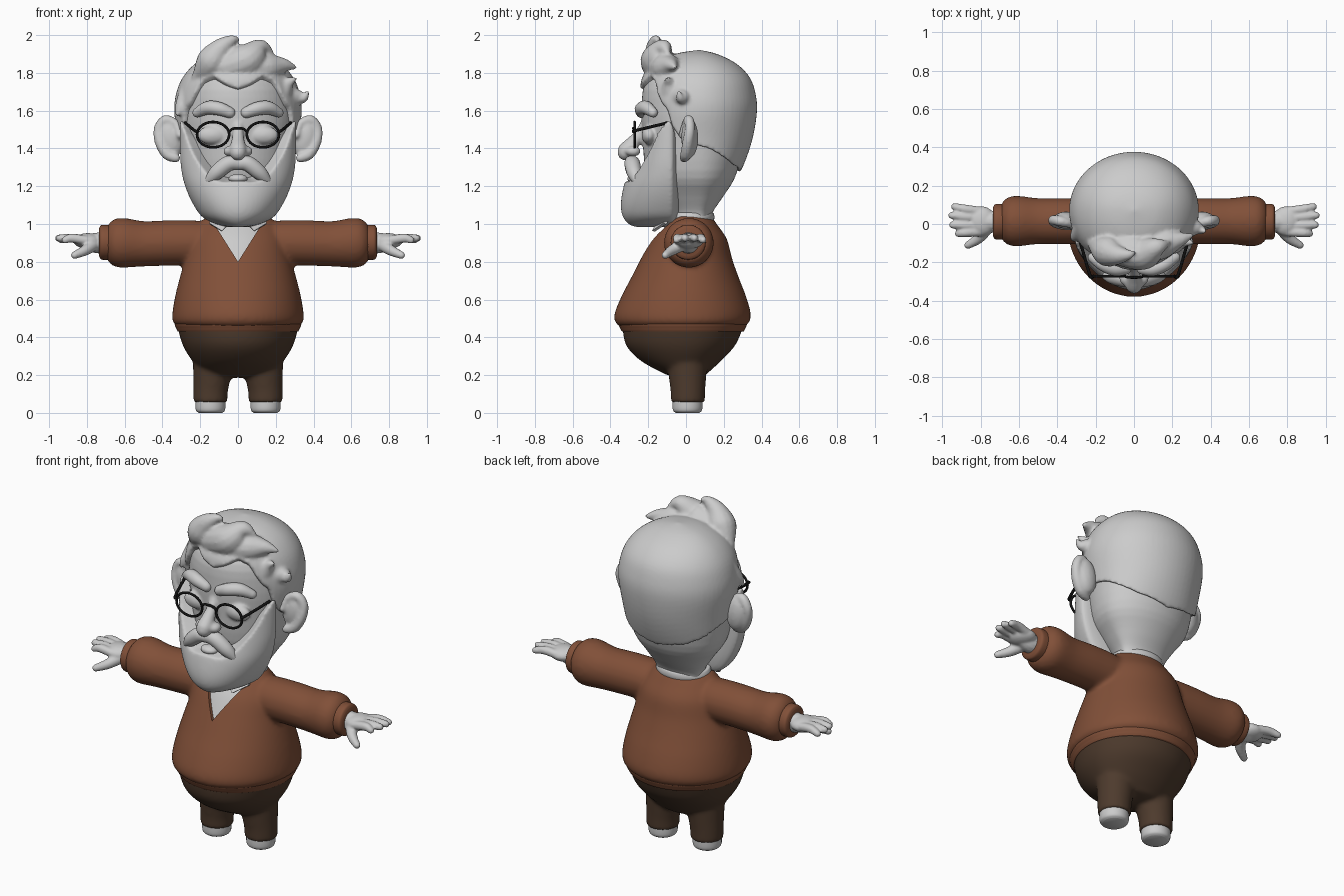
import bpy, bmesh, math
from mathutils import Vector, Matrix

if "Cube" in bpy.data.objects:
    bpy.data.objects.remove(bpy.data.objects["Cube"])

BROWN, DARK, BLACK = (0.22, 0.08, 0.04, 1), (0.075, 0.043, 0.026, 1), (0.006, 0.006, 0.006, 1)
mats = {}


def spline(pts, sub):
    """Catmull-Rom resampling of tuples of any length."""
    out = []
    for i in range(len(pts) - 1):
        a, b, c, d = pts[max(i - 1, 0)], pts[i], pts[i + 1], pts[min(i + 2, len(pts) - 1)]
        for k in range(sub):
            t = k / sub
            out.append(tuple(0.5 * (2 * q + (r - p) * t + (2 * p - 5 * q + 4 * r - s) * t * t
                                    + (3 * q - p - 3 * r + s) * t ** 3) for p, q, r, s in zip(a, b, c, d)))
    return out + [tuple(pts[-1])]


def interp(keys, x):
    for (a, u), (b, v) in zip(keys, keys[1:]):
        if x <= b:
            return u + (v - u) * (x - a) / (b - a)
    return keys[-1][1]


def skin_rings(bm, rings, start, end):
    """Join rings of points and close both ends with a fan."""
    vs = [[bm.verts.new(p) for p in r] for r in rings]
    n = len(vs[0])
    for a, b in zip(vs, vs[1:]):
        for i in range(n):
            bm.faces.new((a[i], a[(i + 1) % n], b[(i + 1) % n], b[i]))
    for ring, c in ((vs[0], start), (vs[-1], end)):
        v = bm.verts.new(c)
        for i in range(n):
            bm.faces.new((ring[i], ring[(i + 1) % n], v))


def tube(bm, pts, segs=14, sub=6, rounded=True):
    """Tapered tube through (x, y, z, radius) points."""
    p = spline(pts, sub)
    pos, rad = [Vector(q[:3]) for q in p], [max(q[3], 0.002) for q in p]
    if rounded:
        t0, t1 = (pos[0] - pos[1]).normalized(), (pos[-1] - pos[-2]).normalized()
        caps = [(math.sin(a), math.cos(a)) for a in (0.5, 0.95, 1.3)]
        head = [(pos[0] + t0 * rad[0] * s, rad[0] * c) for s, c in reversed(caps)]
        tail = [(pos[-1] + t1 * rad[-1] * s, rad[-1] * c) for s, c in caps]
        full = head + list(zip(pos, rad)) + tail
        pos, rad = [f[0] for f in full], [f[1] for f in full]
    t = (pos[1] - pos[0]).normalized()
    u = t.orthogonal().normalized()
    rings = []
    for i, c in enumerate(pos):
        nt = (pos[min(i + 1, len(pos) - 1)] - pos[max(i - 1, 0)]).normalized()
        u = t.rotation_difference(nt) @ u
        t, w = nt, nt.cross(u)
        rings.append([c + rad[i] * (u * math.cos(k * math.tau / segs) + w * math.sin(k * math.tau / segs))
                      for k in range(segs)])
    skin_rings(bm, rings, pos[0], pos[-1])


def shell(bm, prof, cy, lo=None, hi=None, core=None, segs=64, rows=28):
    """Upright form from (z, half width, front y, back y); lo/hi trim its edge by angle from the front."""
    d = spline(prof, 8)

    def index(z):
        for i in range(len(d) - 1):
            if d[i][0] <= z <= d[i + 1][0]:
                return i + (z - d[i][0]) / max(d[i + 1][0] - d[i][0], 1e-6)
        return 0.0
    cols = []
    for s in range(segs):
        th = s * math.tau / segs
        deg = math.degrees(min(th, math.tau - th))
        a = index(interp(lo, deg)) if lo else 0.0
        b = index(interp(hi, deg)) if hi else len(d) - 1.0
        col = []
        for r in range(rows + 1):
            f = a + (b - a) * r / rows
            i = min(int(f), len(d) - 2)
            z, rx, yf, yb = (p + (q - p) * (f - i) for p, q in zip(d[i], d[i + 1]))
            c = math.cos(th)
            col.append((rx * math.sin(th), cy - c * (cy - yf) if c > 0 else cy - c * (yb - cy), z))
        cols.append(col)
    rings = [[c[r] for c in cols] for r in range(rows + 1)]
    skin_rings(bm, rings, core if lo else (0, cy, prof[0][0]), core if hi else (0, cy, prof[-1][0]))


def ball(bm, c, r, rot=0.0):
    bmesh.ops.create_uvsphere(bm, u_segments=24, v_segments=14, radius=1,
                              matrix=Matrix.Translation(c) @ Matrix.Rotation(rot, 4, 'Y') @ Matrix.Diagonal((*r, 1)))


def finish(bm, name, color=None, mirror=False, voxel=0, smooth=0, flat=False):
    bmesh.ops.recalc_face_normals(bm, faces=bm.faces)
    me = bpy.data.meshes.new(name)
    bm.to_mesh(me)
    bm.free()
    for p in me.polygons:
        p.use_smooth = not flat
    ob = bpy.data.objects.new(name, me)
    bpy.context.collection.objects.link(ob)
    if color:
        if color not in mats:
            mats[color] = bpy.data.materials.new("colour")
            mats[color].diffuse_color = color
        me.materials.append(mats[color])
    if mirror:
        ob.modifiers.new("mirror", 'MIRROR').use_mirror_merge = False
    if voxel:
        m = ob.modifiers.new("blend", 'REMESH')
        m.mode, m.voxel_size, m.use_smooth_shade = 'VOXEL', voxel, True
        m = ob.modifiers.new("soften", 'SMOOTH')
        m.factor, m.iterations = 0.5, smooth
    return ob


def tubes(name, paths, color=None, **kw):
    bm = bmesh.new()
    for p in paths:
        tube(bm, p)
    return finish(bm, name, color, **kw)


# Head and face: skull, neck, nose, closed eyes, ears
bm = bmesh.new()
shell(bm, [(1.0, .14, -.09, .13), (1.06, .145, -.09, .14), (1.15, .2, -.15, .2), (1.26, .27, -.21, .265),
           (1.45, .298, -.23, .31), (1.6, .305, -.235, .33), (1.75, .275, -.215, .31),
           (1.85, .17, -.1, .2), (1.88, 0, .07, .07)], .07)
tube(bm, [(0, -.2, 1.55, .03), (0, -.25, 1.47, .03), (0, -.31, 1.395, .045), (0, -.32, 1.38, .044)])
for s in (-1, 1):
    ball(bm, (s * .045, -.28, 1.385), (.032, .04, .028))
    ball(bm, (s * .135, -.195, 1.47), (.08, .04, .05))
finish(bm, "head", voxel=.009, smooth=3)
bm = bmesh.new()
ball(bm, (.355, .02, 1.455), (.065, .045, .105), .15)
tube(bm, [(.33, -.01, 1.35, .025), (.375, .0, 1.37, .03), (.41, .01, 1.43, .03), (.42, .02, 1.5, .027),
          (.385, .015, 1.55, .027), (.33, 0, 1.53, .022), (.31, -.02, 1.47, .02)])
finish(bm, "ears", mirror=True, voxel=.009, smooth=4)

# Hair cap with trimmed hairline and swept locks
bm = bmesh.new()
shell(bm, [(1.2, .27, -.2, .24), (1.3, .298, -.22, .3), (1.45, .318, -.237, .352), (1.6, .338, -.243, .376),
           (1.7, .325, -.243, .366), (1.78, .29, -.23, .335), (1.85, .225, -.17, .265),
           (1.9, .13, -.06, .165), (1.922, 0, .07, .07)], .07,
      lo=[(0, 1.72), (12, 1.745), (28, 1.79), (40, 1.76), (48, 1.65), (57, 1.61), (63, 1.5), (75, 1.43),
          (100, 1.4), (140, 1.31), (180, 1.27)], core=(0, .07, 1.52))
for p in ([(-.2, -.1, 1.78, .045), (-.14, -.14, 1.86, .08), (-.09, -.16, 1.93, .055), (-.03, -.16, 1.975, .027), (0, -.15, 1.975, .012)],
          [(-.06, -.13, 1.83, .09), (.05, -.15, 1.87, .09), (.12, -.12, 1.93, .05), (.175, -.1, 1.91, .015)],
          [(.05, -.14, 1.82, .075), (.16, -.1, 1.83, .075), (.24, -.08, 1.84, .04), (.3, -.06, 1.83, .012)],
          [(.26, -.02, 1.67, .07), (.32, -.02, 1.67, .042), (.35, -.03, 1.67, .025), (.37, -.04, 1.7, .01)],
          [(.24, -.08, 1.72, .06), (.27, -.09, 1.75, .03), (.305, -.1, 1.77, .01)],
          [(-.26, -.02, 1.68, .06), (-.3, -.06, 1.62, .035), (-.32, -.08, 1.58, .012)]):
    tube(bm, p)
finish(bm, "hair", voxel=.01, smooth=3)

# Beard, moustache, lip, eyebrows
bm = bmesh.new()
shell(bm, [(.985, 0, -.2, -.1), (.988, .08, -.28, -.07), (1.03, .18, -.33, -.04), (1.1, .235, -.345, -.03),
           (1.2, .28, -.33, -.03), (1.3, .302, -.295, -.03), (1.42, .308, -.265, -.03), (1.58, .308, -.24, -.03)], -.08,
      hi=[(0, 1.225), (20, 1.22), (35, 1.27), (52, 1.38), (68, 1.5), (85, 1.56), (110, 1.5), (180, 1.3)],
      core=(0, -.03, 1.28))
finish(bm, "beard", voxel=.01, smooth=3)
tubes("moustache", [[(0, -.285, 1.32, .035), (.05, -.285, 1.32, .042), (.11, -.275, 1.275, .04),
                     (.15, -.26, 1.235, .027), (.165, -.25, 1.23, .018)]], mirror=True)
bm = bmesh.new()
ball(bm, (0, -.27, 1.24), (.05, .04, .025))
finish(bm, "lower_lip")
tubes("eyebrows", [[(.045, -.235, 1.59, .03), (.1, -.235, 1.61, .036), (.16, -.21, 1.615, .036),
                    (.215, -.175, 1.59, .026)]], mirror=True)

# Glasses: rims, temples and bridge
rim = [(.132 + .085 * math.cos(a), -.272, 1.473 + .067 * math.sin(a), .007)
       for a in [k * math.tau / 20 for k in range(21)]]
tubes("glasses_frames", [rim, [(.212, -.272, 1.49, .008), (.23, -.265, 1.495, .008), (.278, -.1, 1.535, .008)]],
      BLACK, mirror=True)
tubes("glasses_bridge", [[(-.05, -.272, 1.485, .007), (-.025, -.278, 1.505, .007), (.025, -.278, 1.505, .007),
                          (.05, -.272, 1.485, .007)]], BLACK)

# Sweater: belly and sleeves blended, then cut to a V-neck
body = [(.455, .31, -.345, .305), (.48, .345, -.375, .335), (.53, .347, -.377, .342), (.62, .332, -.34, .317),
        (.72, .307, -.288, .278), (.82, .278, -.237, .243), (.92, .252, -.182, .217), (.99, .21, -.125, .17),
        (1.04, .165, -.085, .135)]
bm = bmesh.new()
shell(bm, body, 0)
for s in (-1, 1):
    tube(bm, [(s * .1, .015, .9, .1), (s * .2, .015, .9, .117), (s * .35, .015, .9, .12), (s * .5, .015, .895, .12),
              (s * .61, .015, .9, .132), (s * .66, .015, .9, .122), (s * .69, .015, .9, .095)], segs=32, rounded=False)
sweater = finish(bm, "sweater", BROWN, voxel=.013, smooth=6)
bm = bmesh.new()
tri = [(-.17, 1.07), (.17, 1.07), (0, .8)]
f = bm.faces.new([bm.verts.new((x, -.5, z)) for x, z in tri])
ext = bmesh.ops.extrude_face_region(bm, geom=[f])
bmesh.ops.translate(bm, vec=(0, .48, 0), verts=[v for v in ext["geom"] if isinstance(v, bmesh.types.BMVert)])
cutter = finish(bm, "neckline_cutter", flat=True)
cutter.hide_render = True
cutter.hide_set(True)
m = sweater.modifiers.new("neckline", 'BOOLEAN')
m.operation, m.object, m.solver = 'DIFFERENCE', cutter, 'EXACT'

# Hem and cuffs
bm = bmesh.new()
shell(bm, [(.43, .318, -.338, .305), (.445, .326, -.347, .313), (.475, .334, -.357, .322), (.5, .3, -.33, .3)], 0)
finish(bm, "hem", BROWN)
bm = bmesh.new()
tube(bm, [(.65, .012, .903, .09), (.7, .012, .903, .093), (.725, .012, .903, .09), (.735, .012, .903, .075)],
     segs=32, rounded=False)
finish(bm, "cuffs", BROWN, mirror=True)

# Shirt front, collar band and flaps
bm = bmesh.new()
shell(bm, [(z, rx - .03, yf + .018, yb - .03) for z, rx, yf, yb in body[4:]], 0)
finish(bm, "shirt")
bm = bmesh.new()
shell(bm, [(1.0, .15, -.1, .14), (1.03, .16, -.105, .15), (1.055, .152, -.1, .147), (1.06, .14, -.09, .135)], .02)
finish(bm, "collar")
bm = bmesh.new()
f = bm.faces.new([bm.verts.new(p) for p in ((.02, -.13, 1.03), (.15, -.06, 1.05), (.15, -.105, 1.0),
                                            (.085, -.165, .96))])
ext = bmesh.ops.extrude_face_region(bm, geom=[f])
bmesh.ops.translate(bm, vec=(0, -.015, .004), verts=[v for v in ext["geom"] if isinstance(v, bmesh.types.BMVert)])
finish(bm, "collar_flaps", mirror=True, flat=True)

# Hands
bm = bmesh.new()
tube(bm, [(.69, .012, .9, .058), (.75, .012, .9, .055), (.79, .012, .907, .045)])
ball(bm, (.795, .015, .91), (.075, .078, .042))
for y0, x1, y1, z1 in ((.065, .935, .09, .915), (.03, .95, .045, .925), (-.008, .945, -.005, .925), (-.04, .915, -.05, .915)):
    tube(bm, [(.8, y0, .912, .025), (.88, (y0 + y1) / 2, .925, .024), (x1, y1, z1, .019)])
tube(bm, [(.765, -.02, .89, .034), (.81, -.075, .86, .028), (.865, -.11, .835, .02)])
finish(bm, "hands", mirror=True, voxel=.007, smooth=3)

# Trousers and feet
bm = bmesh.new()
shell(bm, [(.185, 0, 0, 0), (.195, .12, -.08, .09), (.22, .19, -.14, .125), (.28, .245, -.245, .19),
           (.36, .293, -.318, .262), (.46, .322, -.337, .305)], 0)
for s in (-1, 1):
    tube(bm, [(s * .13, .005, .32, .11), (s * .138, .008, .2, .1), (s * .145, .01, .12, .092), (s * .146, .01, .055, .09)],
         segs=28, rounded=False)
finish(bm, "trousers", DARK, voxel=.012, smooth=6)
bm = bmesh.new()
tube(bm, [(.146, .008, .1, .078), (.146, .008, .04, .08), (.146, .008, .012, .076), (.146, .008, 0, .062)],
     segs=28, rounded=False)
finish(bm, "feet", mirror=True)

for m in bpy.data.materials:
    if m.users and not m.is_grease_pencil:
        m.use_nodes = True
        m.node_tree.nodes["Principled BSDF"].inputs["Base Color"].default_value = m.diffuse_color
